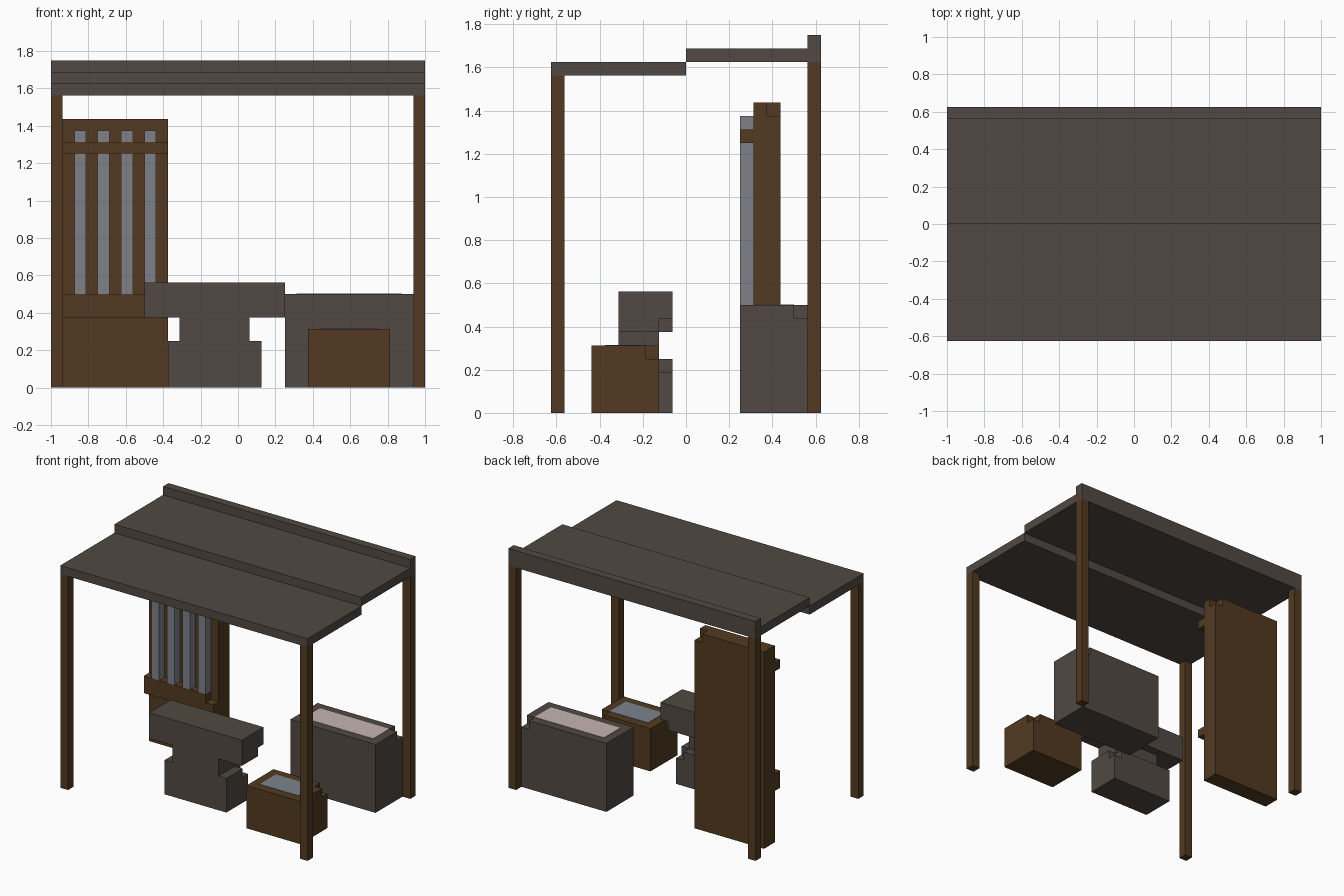
import bpy
from mathutils import Vector

cube = bpy.data.objects.get("Cube")
if cube:
    bpy.data.objects.remove(cube, do_unlink=True)

U = 1 / 16  # block unit


def material(name, rgb):
    linear = [((c / 255 + 0.055) / 1.055) ** 2.4 for c in rgb]
    mat = bpy.data.materials.new(name)
    mat.use_nodes = True
    mat.diffuse_color = (*linear, 1)
    mat.node_tree.nodes["Principled BSDF"].inputs["Base Color"].default_value = (*linear, 1)
    return mat


stone = material("dark stone", (81, 73, 67))
wood = material("dark wood", (82, 58, 33))
steel = material("steel", (126, 129, 137))
water = material("water", (122, 131, 142))
embers = material("pale embers", (200, 180, 180))


def box(name, low, high, mat):
    """Box between two corners given in block units."""
    low, high = Vector(low) * U, Vector(high) * U
    bpy.ops.mesh.primitive_cube_add(size=1, location=(low + high) / 2)
    obj = bpy.context.object
    obj.name = name
    obj.scale = high - low
    bpy.ops.object.transform_apply(location=False, rotation=False, scale=True)
    obj.data.materials.append(mat)
    return obj


def notched_box(name, low, high, mat, top=True):
    """Box with one unit cut from its left back corner, at the top or bottom."""
    obj = box(name, low, high, mat)
    x, y, z = high
    base = z - 1 if top else low[2] - 1
    cutter = box("notch_cutter", (x - 1, y - 1 - (y - low[1] == 1), base),
                 (x + 1, y + 1, base + 2), mat)
    cutter.hide_render = True
    mod = obj.modifiers.new("notch", "BOOLEAN")
    mod.operation = "DIFFERENCE"
    mod.solver = "EXACT"
    mod.object = cutter
    bpy.context.view_layer.objects.active = obj
    bpy.ops.object.modifier_apply(modifier=mod.name)
    bpy.data.objects.remove(cutter, do_unlink=True)
    return obj


# Stepped roof
box("roof_front_panel", (-16, -10, 25), (16, 0, 26), stone)
box("roof_back_panel", (-16, 0, 26), (16, 10, 27), stone)
box("roof_back_ridge", (-16, 9, 27), (16, 10, 28), stone)

# Corner posts
for side, x in (("right", -16), ("left", 15)):
    box("front_post_" + side, (x, -10, 0), (x + 1, -9, 25), wood)
    box("back_post_" + side, (x, 9, 0), (x + 1, 10, 26.98), wood)

# Tool rack with four upright blades
notched_box("rack_board", (-15, 5, 0), (-6, 7, 23), wood)
notched_box("rack_shelf", (-15, 4, 6), (-6, 5, 8), wood)
box("rack_rail", (-15, 4, 20), (-6, 5, 21), wood)
for i in range(4):
    x = -14 + 2 * i
    box("rack_blade", (x, 4, 8), (x + 1, 5, 20), steel)
    box("rack_blade_tip", (x, 4, 21), (x + 1, 5, 22), steel)

# Anvil
notched_box("anvil_base", (-6, -5, 0), (2, -1, 4), stone)
box("anvil_waist", (-5, -5, 4), (1, -2, 6), stone)
notched_box("anvil_top", (-8, -5, 6), (4, -1, 9), stone, top=False)

# Forge with an ember bed
notched_box("forge", (4, 4, 0), (15, 9, 8), stone)
box("ember_bed", (5, 5, 7.95), (14, 8, 8.04), embers)

# Quenching trough
notched_box("trough", (6, -7, 0), (13, -2, 5), wood)
box("trough_water", (7, -6, 4.95), (12, -3, 5.04), water)
